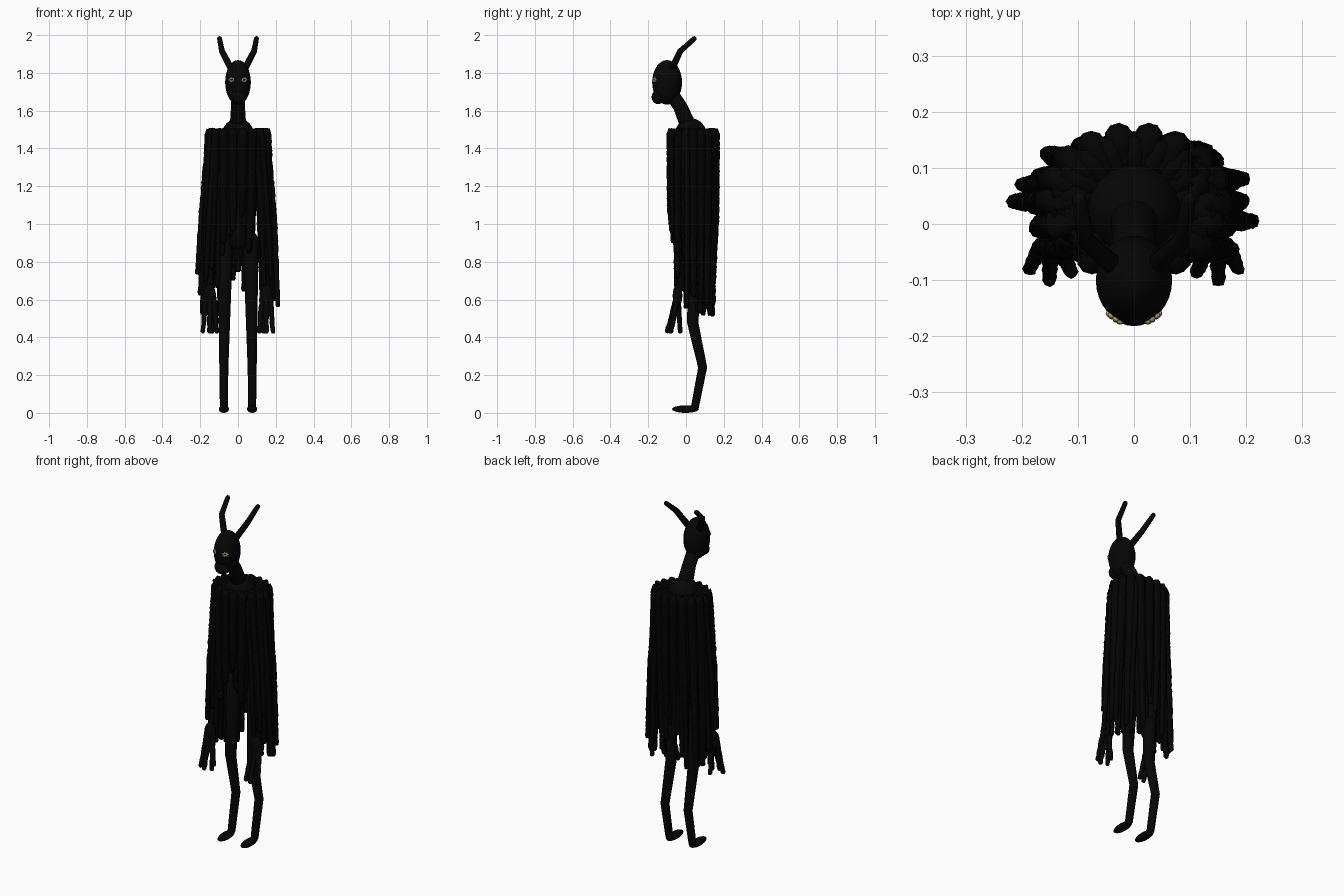
import bpy, bmesh, math, random
from mathutils import Vector, Matrix

random.seed(4)
cube = bpy.data.objects.get("Cube")
if cube:
    bpy.data.objects.remove(cube)


def material(name, color):
    m = bpy.data.materials.new(name)
    m.use_nodes = True
    m.diffuse_color = (*color, 1)
    b = m.node_tree.nodes["Principled BSDF"]
    b.inputs["Base Color"].default_value = (*color, 1)
    b.inputs["Roughness"].default_value = 0.9
    return m


SKIN = material("charcoal skin", (0.0016, 0.0016, 0.0016))
CLOAK = material("black cloak", (0.0008, 0.0008, 0.0008))
EYE = material("tan eyes", (0.5, 0.36, 0.17))


def finish(bm, name, mat):
    bmesh.ops.recalc_face_normals(bm, faces=bm.faces)
    me = bpy.data.meshes.new(name)
    bm.to_mesh(me)
    bm.free()
    me.materials.append(mat)
    for p in me.polygons:
        p.use_smooth = True
    ob = bpy.data.objects.new(name, me)
    bpy.context.collection.objects.link(ob)
    return ob


def add_ball(bm, center, size, segs=24):
    mat = Matrix.Translation(center) @ Matrix.Diagonal((*size, 1))
    bmesh.ops.create_uvsphere(bm, u_segments=segs, v_segments=segs // 2,
                              radius=1, matrix=mat)


def add_tube(bm, points, radii, sides=10, step=None, fuzz=0.0):
    """Closed round tube along a polyline, optionally with a ragged surface."""
    pts = [Vector(p) for p in points]
    path = []
    for i in range(len(pts) - 1):
        n = max(1, int((pts[i + 1] - pts[i]).length / step)) if step else 1
        for k in range(n):
            t = k / n
            path.append((pts[i].lerp(pts[i + 1], t),
                         radii[i] * (1 - t) + radii[i + 1] * t))
    path.append((pts[-1], radii[-1]))
    # Rounded end caps
    d0 = (pts[0] - pts[1]).normalized()
    d1 = (pts[-1] - pts[-2]).normalized()
    path.insert(0, (pts[0] + d0 * radii[0] * 0.7, radii[0] * 0.6))
    path.append((pts[-1] + d1 * radii[-1] * 0.7, radii[-1] * 0.6))
    rings = []
    for i, (p, r) in enumerate(path):
        d = (path[min(i + 1, len(path) - 1)][0] - path[max(i - 1, 0)][0]).normalized()
        ref = Vector((1, 0, 0)) if abs(d.x) < 0.8 else Vector((0, 1, 0))
        u = d.cross(ref).normalized()
        v = d.cross(u)
        ring = []
        for k in range(sides):
            a = math.tau * k / sides
            rr = r + random.uniform(-fuzz, fuzz)
            ring.append(bm.verts.new(p + (u * math.cos(a) + v * math.sin(a)) * rr))
        rings.append(ring)
    for a, b in zip(rings, rings[1:]):
        for k in range(sides):
            bm.faces.new((a[k], a[k - 1], b[k - 1], b[k]))
    bm.faces.new(rings[0])
    bm.faces.new(rings[-1])


# Head with a broad muzzle
bm = bmesh.new()
add_ball(bm, (0, -0.1, 1.75), (0.068, 0.079, 0.118), 32)
add_ball(bm, (0, -0.148, 1.672), (0.044, 0.034, 0.038))
finish(bm, "head", SKIN)

# Neck, collar and torso
bm = bmesh.new()
add_tube(bm, [(0, -0.07, 1.68), (0, -0.03, 1.62), (0, 0.02, 1.5)],
         [0.037, 0.037, 0.045], 16)
finish(bm, "neck", SKIN)
bm = bmesh.new()
add_ball(bm, (0, 0.025, 1.47), (0.085, 0.085, 0.09))
add_tube(bm, [(0, 0.03, 1.45), (0, 0.04, 1.15), (0, 0.04, 0.9)],
         [0.09, 0.065, 0.05], 16)
finish(bm, "torso", SKIN)

for side, label in ((1, "left"), (-1, "right")):
    # Horn
    bm = bmesh.new()
    add_tube(bm, [(side * 0.035, -0.075, 1.82), (side * 0.085, -0.03, 1.915),
                  (side * 0.098, 0.045, 1.983)], [0.018, 0.016, 0.013])
    finish(bm, label + "_horn", SKIN)

    # Eye made of small beads resting on the face
    bm = bmesh.new()
    for k in range(7):
        a = math.tau * k / 7
        x = 0.034 + 0.010 * math.cos(a)
        z = 1.763 + 0.008 * math.sin(a)
        y = -0.1 - 0.079 * math.sqrt(1 - (x / 0.068) ** 2 - ((z - 1.75) / 0.118) ** 2)
        add_ball(bm, (side * x, y, z), (0.0065, 0.0065, 0.0065), 8)
    finish(bm, label + "_eye", EYE)

    # Leg with backward hock, and foot
    bm = bmesh.new()
    add_tube(bm, [(side * 0.068, 0.06, 0.92), (side * 0.072, 0.035, 0.48),
                  (side * 0.075, 0.088, 0.24), (side * 0.075, 0.047, 0.03)],
             [0.042, 0.03, 0.024, 0.021], 12)
    finish(bm, label + "_leg", SKIN)
    bm = bmesh.new()
    add_ball(bm, (side * 0.075, -0.003, 0.02), (0.027, 0.071, 0.02))
    finish(bm, label + "_foot", SKIN)

    # Arm, hand and straight hanging fingers
    bm = bmesh.new()
    add_tube(bm, [(side * 0.12, 0.03, 1.46), (side * 0.15, 0.05, 1.05),
                  (side * 0.15, -0.03, 0.66)], [0.03, 0.024, 0.02])
    add_ball(bm, (side * 0.15, -0.045, 0.62), (0.034, 0.026, 0.06), 16)
    for x, y, z in ((0.112, -0.085, 0.43), (0.15, -0.1, 0.43),
                    (0.186, -0.08, 0.43), (0.135, -0.03, 0.43)):
        add_tube(bm, [(side * (0.075 + x / 2), -0.045, 0.62), (side * x, y, z)],
                 [0.016, 0.012], 8, 0.02, 0.002)
    finish(bm, label + "_arm", SKIN)

# Cloak: an outer ring of ragged strands and an inner ring filling between them
COUNT = 18
for layer, scale, offset in (("outer", 1.0, 0.5), ("inner", 0.86, 0.0)):
    bm = bmesh.new()
    for i in range(COUNT):
        a = math.tau * (i + offset) / COUNT
        sx, cy = math.sin(a), -math.cos(a)
        x, y = 0.152 * sx * scale, 0.038 + 0.118 * cy * scale
        wide = abs(sx)
        if cy < 0:
            end = 1.06 - 0.42 * wide ** 1.3
        else:
            end = 0.8 - 0.25 * min(1, wide * 1.4)
        end += random.uniform(-0.05, 0.05)
        # Strands near the middle close in, those at the sides flare out
        if 0.01 < x < 0.1:
            xm, xe = x * 0.87, x * 0.72
        elif abs(x) < 0.1:
            xm, xe = x, x * 0.98
        else:
            xm, xe = x * 1.13, x * (1.26 + random.uniform(-0.08, 0.06))
        ye = 0.035 + (y - 0.035) * (1.0 if cy > 0 else 0.94) + random.uniform(-0.012, 0.012)
        add_tube(bm, [(x * 0.6, 0.03 + (y - 0.03) * 0.6, 1.478), (x, y, 1.486),
                      (xm, y, max(1.05, end + 0.12)), (xe, ye, end)],
                 [0.02, 0.025, 0.022, 0.014], 10, 0.012, 0.0022)
    finish(bm, layer + "_cloak", CLOAK)

# Long loose strands at the sides, over the arms and between the legs
bm = bmesh.new()
for tip in ((-0.215, 0.04, 0.74), (-0.2, 0.07, 0.63), (0.212, 0.005, 0.57),
            (0.195, 0.08, 0.6), (-0.1, 0.14, 0.52), (0.13, 0.13, 0.53),
            (-0.01, 0.08, 0.81), (0.012, 0.1, 0.83),
            (-0.11, -0.05, 0.67), (0.14, -0.05, 0.68), (-0.17, -0.045, 0.7),
            (0.175, -0.045, 0.72), (-0.14, 0.0, 0.56), (0.155, 0.0, 0.56)):
    top = Vector((tip[0] * 0.72, tip[1], 1.46))
    bend = Vector((tip[0] * 0.9, tip[1], 1.02))
    add_tube(bm, [top, bend, tip], [0.018, 0.017, 0.012], 8, 0.014, 0.0022)
finish(bm, "loose_strands", CLOAK)
